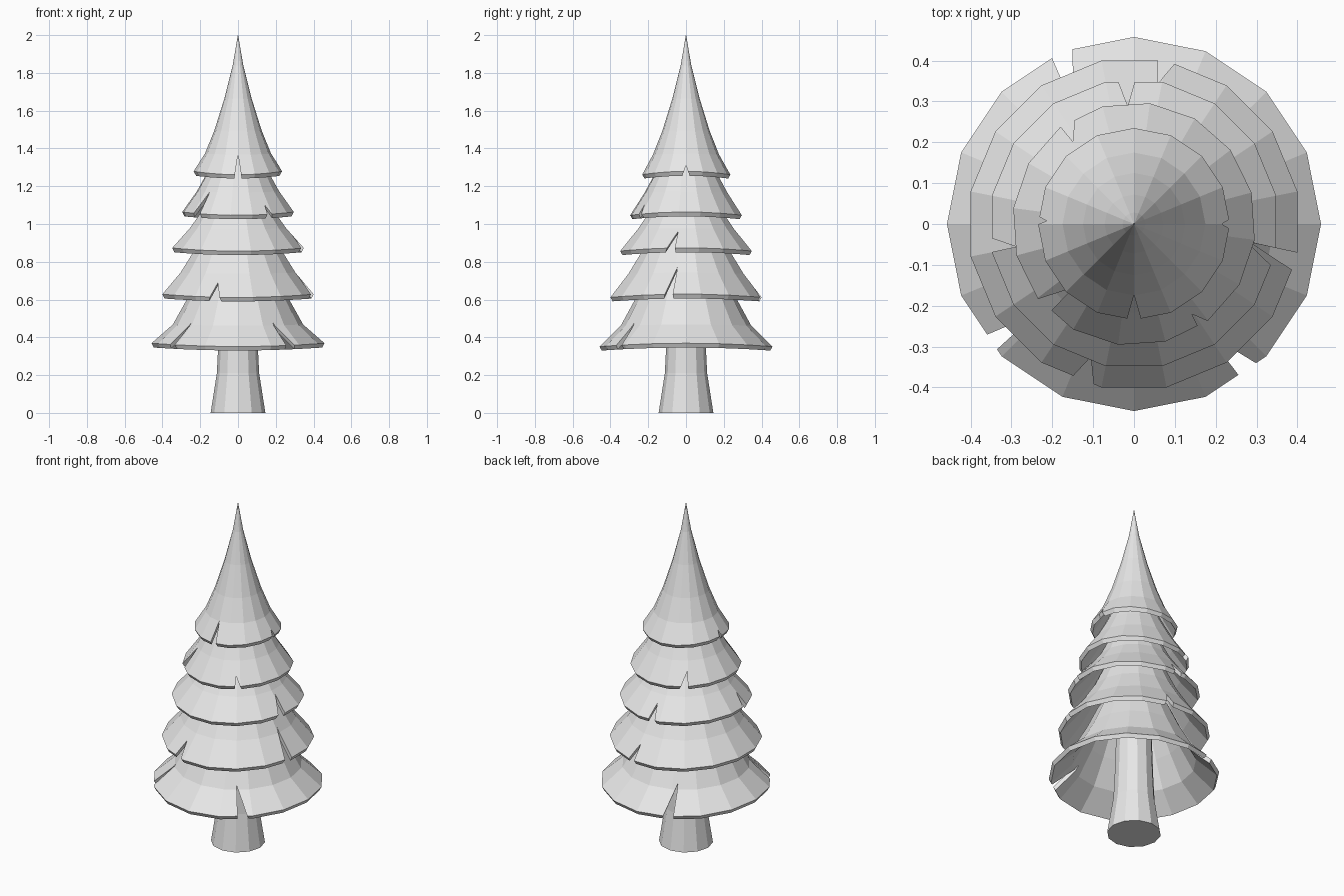
import bpy, bmesh
from math import sin, cos, pi, radians
from mathutils import Vector

cube = bpy.data.objects.get("Cube")
if cube:
    bpy.data.objects.remove(cube, do_unlink=True)

grey = bpy.data.materials.new("pale grey")
grey.use_nodes = True
grey.diffuse_color = (0.8, 0.8, 0.8, 1)
grey.node_tree.nodes["Principled BSDF"].inputs["Base Color"].default_value = (0.8, 0.8, 0.8, 1)


def make_object(name, bm):
    bmesh.ops.recalc_face_normals(bm, faces=bm.faces)
    mesh = bpy.data.meshes.new(name)
    bm.to_mesh(mesh)
    bm.free()
    mesh.materials.append(grey)
    obj = bpy.data.objects.new(name, mesh)
    bpy.context.collection.objects.link(obj)
    return obj


def lathe(name, profile, sides, phase=0, closed=False, wave=0):
    """Turn a profile of (radius, height) around z; closed loops become shells."""
    bm = bmesh.new()
    widest = max(r for r, z in profile)
    rings = []
    for r, z in profile:
        ring = []
        for i in range(sides):
            a = 2 * pi * i / sides + radians(phase)
            sag = wave * cos(2 * a) * (r / widest) ** 4
            ring.append(bm.verts.new((r * cos(a), r * sin(a), z + sag)))
        rings.append(ring)
    pairs = list(zip(rings, rings[1:]))
    if closed:
        pairs.append((rings[-1], rings[0]))
    else:
        bm.faces.new(rings[0])
        bm.faces.new(rings[-1])
    for low, high in pairs:
        for i in range(sides):
            j = (i + 1) % sides
            bm.faces.new((low[i], low[j], high[j], high[i]))
    return make_object(name, bm)


def cut_notch(obj, angle, radius, rim, apex, half_width, skew):
    """Cut a V-shaped split upward from the rim of a shell."""
    a = radians(angle)
    out, side = Vector((cos(a), sin(a), 0)), Vector((-sin(a), cos(a), 0))
    bm = bmesh.new()
    ends = []
    for r in (radius * 0.45, radius * 1.3):
        ends.append([bm.verts.new(out * r + side * s + Vector((0, 0, z)))
                     for s, z in ((-half_width, rim - 0.045), (half_width, rim - 0.045), (skew, apex))])
    for end in ends:
        bm.faces.new(end)
    for i in range(3):
        j = (i + 1) % 3
        bm.faces.new((ends[0][i], ends[0][j], ends[1][j], ends[1][i]))
    cutter = make_object("notch_cutter", bm)
    cutter.hide_render = True
    mod = obj.modifiers.new("notch", "BOOLEAN")
    mod.operation, mod.solver, mod.object = "DIFFERENCE", "EXACT", cutter
    bpy.context.view_layer.objects.active = obj
    bpy.ops.object.modifier_apply(modifier=mod.name)
    bpy.data.objects.remove(cutter, do_unlink=True)


# Trunk, flared at the foot
lathe("trunk", [(0.145, 0), (0.112, 0.21), (0.105, 0.35), (0.09, 0.8)], 12)

# Branch tiers: outer profile from rim to top, facet phase,
# splits as (angle, apex height, half width, sideways lean)
tiers = {
    "bottom_branches": ([(0.458, 0.36), (0.345, 0.465), (0.265, 0.61), (0.2, 0.75)], 0,
                        [(112, 0.49, 0.035, 0.03), (219, 0.48, 0.03, 0.02), (309, 0.48, 0.035, -0.03)]),
    "lower_branches": ([(0.408, 0.62), (0.31, 0.74), (0.235, 0.86), (0.17, 1.0)], 11.25,
                       [(78, 0.69, 0.03, 0.015), (252, 0.69, 0.04, 0.0), (346, 0.77, 0.03, 0.025)]),
    "middle_branches": ([(0.355, 0.865), (0.26, 0.975), (0.2, 1.06), (0.13, 1.2)], 11.25,
                        [(93, 0.93, 0.03, 0.0), (187, 0.94, 0.03, 0.02), (345, 0.96, 0.035, 0.03)]),
    "upper_branches": ([(0.298, 1.055), (0.22, 1.17), (0.165, 1.27), (0.1, 1.4)], -7.5,
                       [(122, 1.12, 0.03, 0.02), (221, 1.17, 0.03, 0.02), (306, 1.1, 0.025, -0.015)]),
    "top_branches": ([(0.235, 1.27), (0.175, 1.37), (0.125, 1.495), (0.072, 1.665),
                      (0.028, 1.84), (0.001, 2.0)], 0,
                     [(0, 1.31, 0.03, 0.0), (178, 1.31, 0.025, 0.0), (270, 1.37, 0.022, 0.0)]),
}

for name, (outer, phase, notches) in tiers.items():
    inner = [(max(r - 0.012, 0.0005), z - 0.022) for r, z in reversed(outer)]
    tier = lathe(name, outer + inner, 16, phase, closed=True, wave=0.009)
    radius, rim = outer[0]
    for angle, apex, half_width, skew in notches:
        cut_notch(tier, angle, radius, rim, apex, half_width, skew)
